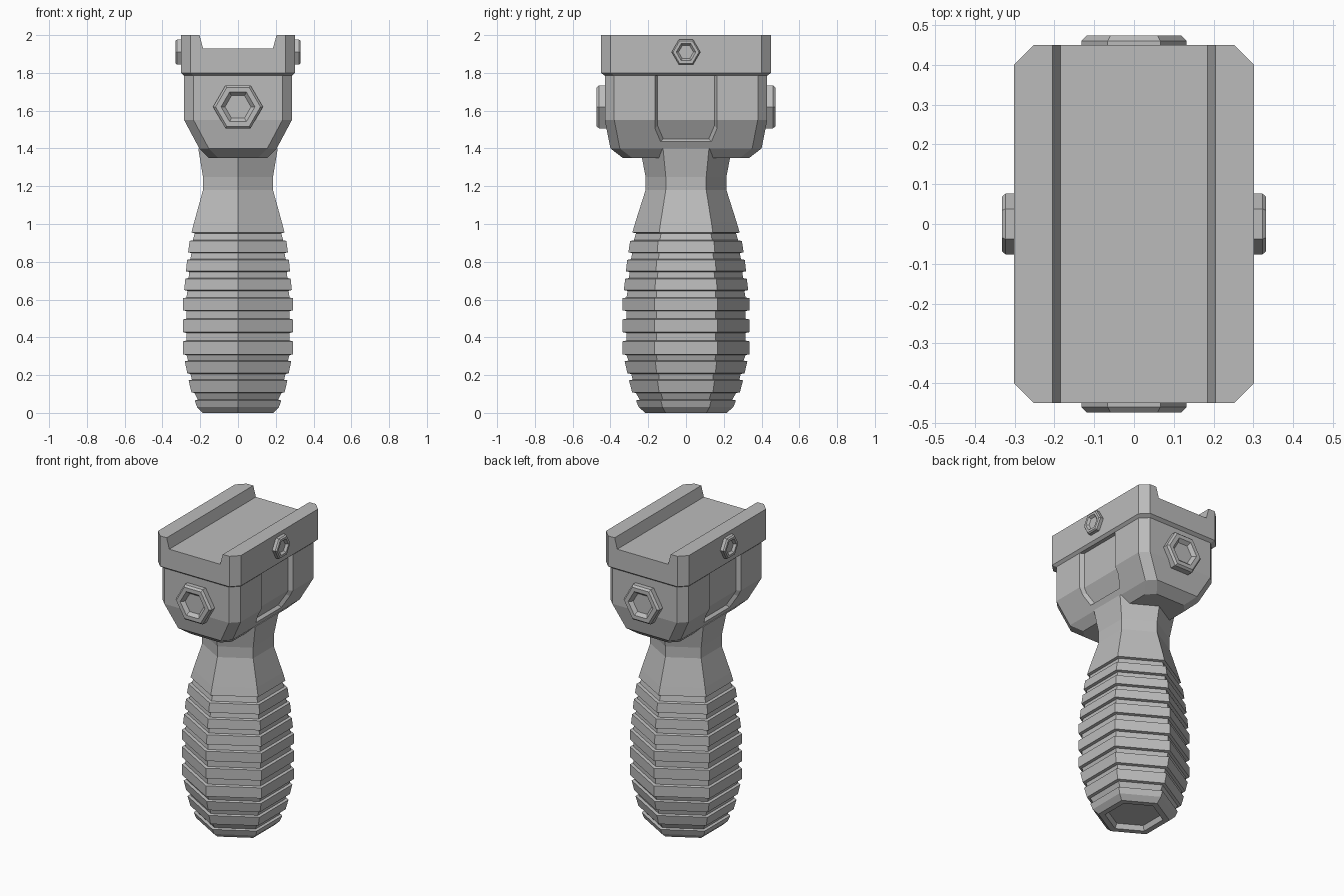
import bpy, bmesh
from math import sin, cos, radians
from mathutils import Matrix

cube = bpy.data.objects.get("Cube")
if cube:
    bpy.data.objects.remove(cube, do_unlink=True)

grey = bpy.data.materials.new("matte grey")
grey.use_nodes = True
COLOUR = (0.5, 0.5, 0.5, 1)
grey.diffuse_color = COLOUR
grey.node_tree.nodes["Principled BSDF"].inputs["Base Color"].default_value = COLOUR


def finish(name, bm):
    bmesh.ops.recalc_face_normals(bm, faces=bm.faces)
    mesh = bpy.data.meshes.new(name)
    bm.to_mesh(mesh)
    bm.free()
    mesh.materials.append(grey)
    obj = bpy.data.objects.new(name, mesh)
    bpy.context.collection.objects.link(obj)
    return obj


def loft(name, rings, matrix=None):
    """Skin a stack of equal-length rings and cap both ends."""
    bm = bmesh.new()
    loops = [[bm.verts.new(p) for p in ring] for ring in rings]
    n = len(loops[0])
    for a, b in zip(loops, loops[1:]):
        for i in range(n):
            j = (i + 1) % n
            bm.faces.new((a[i], a[j], b[j], b[i]))
    bm.faces.new(loops[0])
    bm.faces.new(loops[-1])
    if matrix:
        bm.transform(matrix)
    return finish(name, bm)


def hexagon(r, z, turn=0):
    angles = [radians(60 * i + turn) for i in range(6)]
    return [(r * cos(a), r * sin(a), z) for a in angles]


def octagon(x, y, z, c=0.05):
    """Rectangle with chamfered corners."""
    return [(x, c - y, z), (x, y - c, z), (x - c, y, z), (c - x, y, z),
            (-x, y - c, z), (-x, c - y, z), (c - x, -y, z), (x - c, -y, z)]


def cut(target, cutter):
    mod = target.modifiers.new("cut", 'BOOLEAN')
    mod.object = cutter
    mod.operation = 'DIFFERENCE'
    mod.solver = 'EXACT'
    cutter.hide_render = True
    cutter.hide_set(True)


# Six-sided grip: recessed base, stepped ribs, slim neck
ribs = [(.03, .066, .25, .265), (.109, .172, .285, .302), (.21, .273, .31, .325),
        (.31, .379, .335, .335), (.427, .495, .335, .335), (.543, .607, .335, .335),
        (.65, .71, .329, .322), (.75, .81, .318, .311), (.85, .91, .305, .296)]
profile = [(.16, .03), (.175, 0), (.215, 0)]
for low, high, r_low, r_high in ribs:
    if low > .1:
        profile.append((r_low - .02, low - .004))
    profile += [(r_low, low), (r_high, high), (r_high - .02, high + .004)]
profile += [(.265, .951), (.284, .955), (.268, 1.01), (.214, 1.18),
            (.214, 1.25), (.243, 1.4)]
loft("grip", [hexagon(r, z, 30) for r, z in profile])

# Chamfered body under the rail
body = loft("mount_body", [octagon(.155, .335, 1.35), octagon(.205, .40, 1.40),
                           octagon(.285, .43, 1.55), octagon(.285, .43, 1.80)])


# Recessed side panels that follow the body's bend
def panel_cutter(side):
    bm = bmesh.new()
    layers = []
    for out, grow in ((.02, .016), (-.025, -.01)):
        w, bottom = .16 + grow, 1.44 - grow
        outline = [(-w, 1.85), (-w, 1.55), (-w, bottom + .07), (.03 - w, bottom),
                   (w - .03, bottom), (w, bottom + .07), (w, 1.55), (w, 1.85)]
        pts = [(side * (.285 + out - max(0, 1.55 - z) * .533), y, z) for y, z in outline]
        v = [bm.verts.new(p) for p in pts]
        bm.faces.new((v[0], v[1], v[6], v[7]))
        bm.faces.new(v[1:7])
        layers.append(v)
    a, b = layers
    for i in range(8):
        j = (i + 1) % 8
        bm.faces.new((a[i], a[j], b[j], b[i]))
    return finish("panel_cutter", bm)


for side in (-1, 1):
    cut(body, panel_cutter(side))

# Rail clamp with a lengthwise channel
rail = loft("rail_clamp", [octagon(.285, .43, 1.785), octagon(.302, .45, 1.80),
                           octagon(.302, .45, 2.0)])
channel = [(-.185, 1.93), (.185, 1.93), (.226, 2.08), (-.226, 2.08)]
cut(rail, loft("channel_cutter", [[(x, y, z) for x, z in channel] for y in (-.6, .6)]))


# Hex bolts with recessed sockets
def bolt(name, r, height, matrix):
    rings = [(r, -.02), (r, height * .7), (r * .9, height),
             (r * .68, height), (r * .52, height * .5)]
    loft(name, [hexagon(k, z) for k, z in rings], matrix)


for label, angle in (("front", 0), ("left", 90), ("back", 180), ("right", 270)):
    turn = Matrix.Rotation(radians(angle), 4, 'Z') @ Matrix.Rotation(radians(90), 4, 'X')
    ends = label in ("front", "back")
    offset, z = (.43, 1.62) if ends else (.302, 1.91)
    move = Matrix.Translation((0, 0, z)) @ turn @ Matrix.Translation((0, 0, offset))
    bolt(label + "_bolt", .132 if ends else .076, .043 if ends else .03, move)
